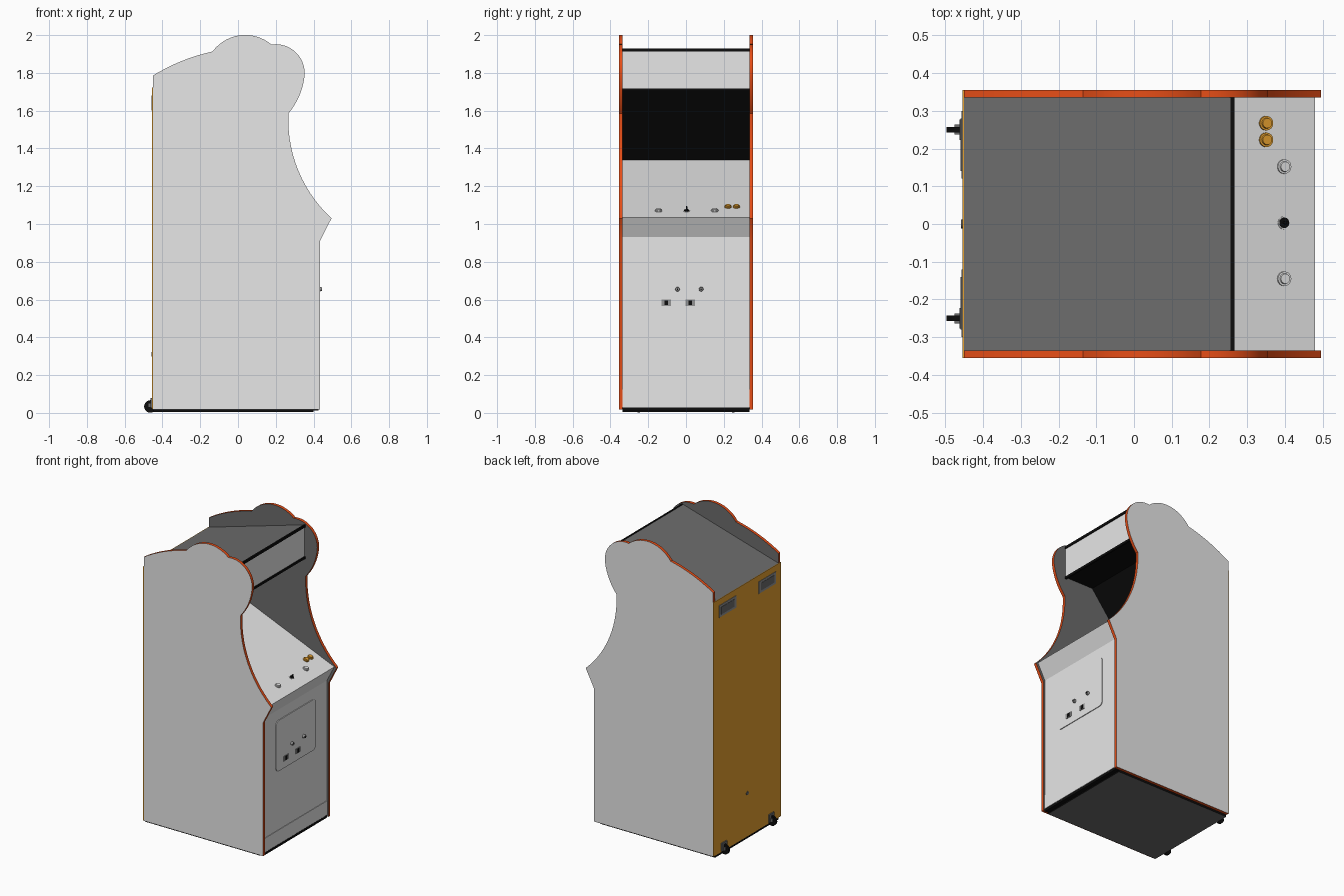
import bpy, bmesh, math
from mathutils import Vector, Matrix

cube = bpy.data.objects.get("Cube")
if cube:
    bpy.data.objects.remove(cube, do_unlink=True)


def material(name, *rgb):
    m = bpy.data.materials.new(name)
    m.use_nodes = True
    m.diffuse_color = (*rgb, 1)
    m.node_tree.nodes["Principled BSDF"].inputs["Base Color"].default_value = (*rgb, 1)
    return m


LIGHT = material("light grey", 0.8, 0.8, 0.8)
DARK = material("dark grey", 0.15, 0.15, 0.15)
BLACK = material("black", 0.004, 0.004, 0.004)
TRIM = material("orange trim", 0.95, 0.09, 0.01)
GOLD = material("amber", 0.8, 0.36, 0.03)
METAL = material("metal grey", 0.3, 0.3, 0.3)


def finish(name, bm, mats, smooth=False):
    mesh = bpy.data.meshes.new(name)
    bm.to_mesh(mesh)
    bm.free()
    for m in mats:
        mesh.materials.append(m)
    ob = bpy.data.objects.new(name, mesh)
    bpy.context.collection.objects.link(ob)
    if smooth:
        bpy.ops.object.select_all(action='DESELECT')
        ob.select_set(True)
        bpy.context.view_layer.objects.active = ob
        bpy.ops.object.shade_smooth_by_angle(angle=math.radians(30))
    return ob


def box(name, xs, ys, zs, mat):
    bm = bmesh.new()
    bmesh.ops.create_cube(bm, size=1)
    for v in bm.verts:
        v.co = [s[0] if c < 0 else s[1] for s, c in zip((xs, ys, zs), v.co)]
    return finish(name, bm, [mat])


def disc(name, base, direction, radius, height, mat, top=None):
    """Cylinder or cone standing on a point along a direction."""
    bm = bmesh.new()
    d = Vector(direction).normalized()
    turn = d.to_track_quat('Z', 'Y').to_matrix().to_4x4()
    bmesh.ops.create_cone(bm, cap_ends=True, segments=24, radius1=radius,
                          radius2=radius if top is None else top, depth=height,
                          matrix=Matrix.Translation(Vector(base) + d * height / 2) @ turn)
    return finish(name, bm, [mat], True)


def prism(name, points, place, a, b, mats, smooth=False):
    """Closed outline extruded from a to b; place maps (u, v, w) to space."""
    bm = bmesh.new()
    rings = [[bm.verts.new(place(u, v, w)) for u, v in points] for w in (a, b)]
    bm.faces.new(rings[0])
    bm.faces.new(rings[1])
    n = len(points)
    for i in range(n):
        j = (i + 1) % n
        bm.faces.new((rings[0][i], rings[0][j], rings[1][j], rings[1][i]))
    bmesh.ops.recalc_face_normals(bm, faces=bm.faces)
    return finish(name, bm, mats, smooth)


def arc(p, q, r, steps=14):
    """Points on the circle from p through q to r, without r."""
    p, q, r = Vector(p), Vector(q), Vector(r)
    d = 2 * (p.x * (q.y - r.y) + q.x * (r.y - p.y) + r.x * (p.y - q.y))
    s = [v.length_squared for v in (p, q, r)]
    c = Vector(((s[0] * (q.y - r.y) + s[1] * (r.y - p.y) + s[2] * (p.y - q.y)) / d,
                (s[0] * (r.x - q.x) + s[1] * (p.x - r.x) + s[2] * (q.x - p.x)) / d))
    start, end = p - c, r - c
    sweep = math.atan2(start.x * end.y - start.y * end.x, start.dot(end))
    return [tuple(c + Matrix.Rotation(sweep * i / steps, 2) @ start) for i in range(steps)]


def side_on(u, v, w):
    return (u, w, v)


def front_on(u, v, w):
    return (w, u, v)


# Side panels: light outside, dark inside, orange rim
tip, waist, brow = (0.495, 1.03), (0.267, 1.585), (0.352, 1.78)
notch, crown, back_top = (0.177, 1.95), (-0.135, 1.913), (-0.45, 1.786)
outline = [(-0.45, 0.018), (0.435, 0.018), (0.435, 0.913)]
outline += arc(tip, (0.336, 1.245), waist)
outline += arc(waist, (0.329, 1.69), brow, 8)
outline += arc(brow, (0.31, 1.905), notch)
outline += arc(notch, (0.02, 2.0), crown)
outline += arc(crown, (-0.3, 1.862), back_top, 8) + [back_top]
for name, s in (("left_side_panel", 1), ("right_side_panel", -1)):
    panel = prism(name, outline, side_on, s * 0.335, s * 0.355, [TRIM, LIGHT, DARK], True)
    for f in panel.data.polygons:
        if abs(f.normal.y) > 0.9:
            f.material_index = 1 if f.normal.y * s > 0 else 2

# Cabinet body: one profile, each strip with its own colour
profile = [(-0.45, 0.02), (0.425, 0.02), (0.425, 0.93), (0.48, 1.035), (-0.25, 1.34),
           (0.05, 1.715), (0.26, 1.715), (0.26, 1.928), (-0.45, 1.722)]
body = prism("cabinet_body", profile, side_on, -0.336, 0.336, [LIGHT, DARK, BLACK, GOLD])
for f, slot in zip(body.data.polygons, (1, 1, 1, 0, 0, 0, 2, 2, 0, 1, 3)):
    f.material_index = slot

box("back_panel", (-0.454, -0.449), (-0.355, 0.355), (0.02, 1.722), GOLD)
box("marquee_top_strip", (0.255, 0.266), (-0.335, 0.335), (1.914, 1.93), BLACK)
box("marquee_bottom_strip", (0.255, 0.266), (-0.335, 0.335), (1.703, 1.718), BLACK)

# Base with a dark underside
base = box("base", (-0.45, 0.4), (-0.335, 0.335), (0.004, 0.028), BLACK)
base.data.materials.append(DARK)
for f in base.data.polygons:
    if f.normal.z < -0.9:
        f.material_index = 1
box("base_front_strip", (0.4, 0.427), (-0.335, 0.335), (0.012, 0.028), BLACK)
box("kick_plate", (0.424, 0.428), (-0.335, 0.335), (0.03, 0.125), LIGHT)

# Coin door with rounded corners
door = []
for cy, cz, start in ((0.18, 0.83, 0), (-0.18, 0.83, 90), (-0.18, 0.55, 180), (0.18, 0.55, 270)):
    for k in range(6):
        t = math.radians(start + 18 * k)
        door.append((cy + 0.03 * math.cos(t), cz + 0.03 * math.sin(t)))
prism("coin_door", door, front_on, 0.424, 0.43, [LIGHT])
for i, (lock_y, slot_y) in enumerate(((-0.045, -0.105), (0.08, 0.022))):
    disc(f"coin_door_lock_{i}", (0.43, lock_y, 0.655), (1, 0, 0), 0.012, 0.014, METAL, 0.01)
    disc(f"lock_core_{i}", (0.444, lock_y, 0.655), (1, 0, 0), 0.004, 0.002, BLACK)
    box(f"coin_slot_{i}", (0.429, 0.433), (slot_y - 0.025, slot_y + 0.025), (0.566, 0.6), METAL)
    box(f"coin_slot_opening_{i}", (0.43, 0.435), (slot_y - 0.01, slot_y + 0.01),
        (0.57, 0.596), BLACK)

# Controls standing square on the sloped panel
slope = (1.34 - 1.035) / 0.73
normal = (slope, 0, 1)


def on_panel(x, y):
    return (x, y, 1.035 + (0.48 - x) * slope)


for name, x, y, mat in (("right_button", 0.397, -0.145, LIGHT), ("left_button", 0.397, 0.152, LIGHT),
                        ("start_button_one", 0.349, 0.223, GOLD),
                        ("start_button_two", 0.349, 0.267, GOLD)):
    disc(name + "_collar", on_panel(x, y), normal, 0.019, 0.006, mat)
    disc(name, on_panel(x, y), normal, 0.015, 0.012, mat, 0.013)
disc("joystick_collar", on_panel(0.397, 0.003), normal, 0.017, 0.002, LIGHT)
disc("joystick_base", on_panel(0.397, 0.003), normal, 0.014, 0.004, BLACK)
disc("joystick_shaft", on_panel(0.397, 0.003), normal, 0.004, 0.025, BLACK)

# Back handles, lock and casters
for side, s in (("left", 1), ("right", -1)):
    y = 0.21 * s
    box(side + "_handle_frame", (-0.457, -0.45), (y - 0.09, y + 0.09), (1.6, 1.68), METAL)
    box(side + "_handle_recess", (-0.459, -0.45), (y - 0.07, y + 0.07), (1.615, 1.665), DARK)
    w = 0.25 * s
    box(side + "_caster_plate", (-0.462, -0.45), (w - 0.027, w + 0.027), (0.025, 0.08), DARK)
    box(side + "_caster_fork", (-0.475, -0.455), (w - 0.013, w + 0.013), (0.03, 0.05), DARK)
    disc(side + "_caster_wheel", (-0.464, w - 0.007, 0.034), (0, 1, 0), 0.033, 0.014, BLACK)
disc("back_lock", (-0.45, 0, 0.31), (-1, 0, 0), 0.012, 0.008, DARK)
